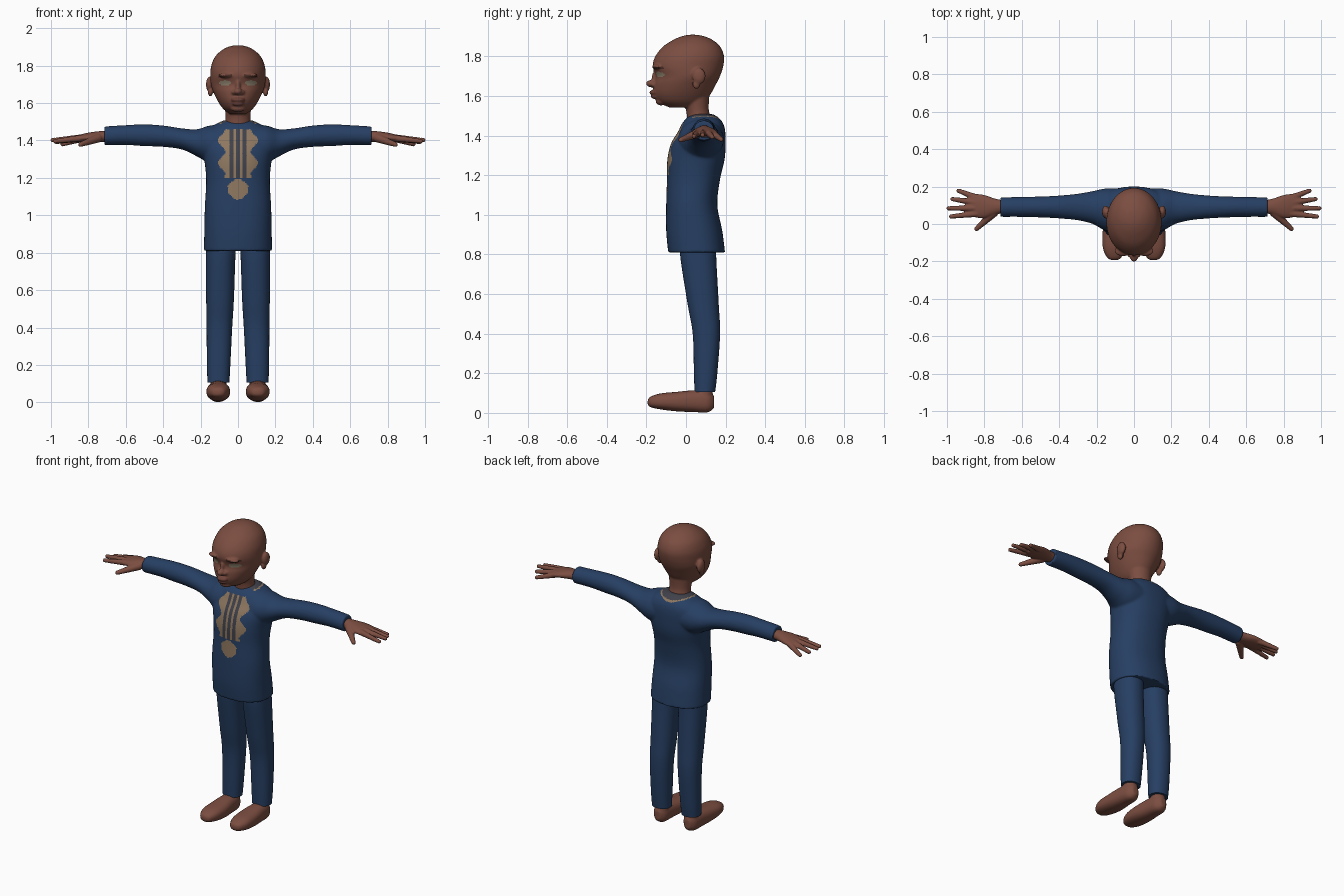
import bpy, bmesh, math
from mathutils import Vector, Matrix

if "Cube" in bpy.data.objects:
    bpy.data.objects.remove(bpy.data.objects["Cube"])


def colour(name, r, g, b):
    m = bpy.data.materials.new(name)
    m.diffuse_color = (r, g, b, 1)
    m.use_nodes = True
    m.node_tree.nodes["Principled BSDF"].inputs["Base Color"].default_value = m.diffuse_color
    return m


SKIN = colour("brown skin", 0.20, 0.075, 0.052)
LIP = colour("dark lip", 0.15, 0.052, 0.038)
BROW = colour("dark brow", 0.075, 0.03, 0.022)
EYE = colour("pale eye", 0.24, 0.20, 0.14)
NAVY = colour("navy cloth", 0.020, 0.050, 0.125)
GOLD = colour("tan embroidery", 0.27, 0.185, 0.115)
GREY = colour("grey trim", 0.050, 0.052, 0.068)


def spline(rows, steps=5):
    """Smooth interpolation through section rows."""
    out = []
    for i in range(len(rows) - 1):
        p0, p1 = rows[max(i - 1, 0)], rows[i]
        p2, p3 = rows[i + 1], rows[min(i + 2, len(rows) - 1)]
        for k in range(steps):
            t = k / steps
            out.append([b + 0.5 * t * (c - a + t * (2 * a - 5 * b + 4 * c - d + t * (3 * (b - c) + d - a)))
                        for a, b, c, d in zip(p0, p1, p2, p3)])
    return out + [list(rows[-1])]


def loft(bm, axis, rows, side=1, power=2.0, n=40):
    """Closed skin over oval sections: (position, a0, a1, b0, b1)."""
    rings = []
    for t, a0, a1, b0, b1 in spline(rows):
        ring = []
        for k in range(n):
            w = 2 * math.pi * k / n
            c, s = math.cos(w), math.sin(w)
            c = math.copysign(abs(c) ** (2 / power), c)
            s = math.copysign(abs(s) ** (2 / power), s)
            a = (a0 + a1) / 2 + (a1 - a0) / 2 * c
            b = (b0 + b1) / 2 + (b1 - b0) / 2 * s
            x, y, z = {'z': (a, b, t), 'x': (t, a, b), 'y': (a, t, b)}[axis]
            ring.append(bm.verts.new((x * side, y, z)))
        rings.append(ring)
    for lo, hi in zip(rings, rings[1:]):
        for k in range(n):
            j = (k + 1) % n
            bm.faces.new((lo[k], lo[j], hi[j], hi[k]))
    bm.faces.new(rings[0][::-1])
    bm.faces.new(rings[-1])


def ball(bm, centre, radii):
    bmesh.ops.create_uvsphere(bm, u_segments=20, v_segments=12, radius=1,
                              matrix=Matrix.Translation(centre) @ Matrix.Diagonal((*radii, 1)))


def finger(bm, p, q, r0, r1, side):
    p, q = Vector(p), Vector(q)
    for k in range(13):
        t = k / 12
        c = p.lerp(q, t)
        r = r0 + (r1 - r0) * t
        ball(bm, (c.x * side, c.y, c.z), (r, r, r))


def finish(name, bm, mats, voxel=0, smooth=4):
    """Make the object; optionally blend its shells into one skin."""
    bmesh.ops.recalc_face_normals(bm, faces=bm.faces)
    me = bpy.data.meshes.new(name)
    bm.to_mesh(me)
    bm.free()
    ob = bpy.data.objects.new(name, me)
    bpy.context.collection.objects.link(ob)
    bpy.ops.object.select_all(action='DESELECT')
    ob.select_set(True)
    bpy.context.view_layer.objects.active = ob
    if voxel:
        m = ob.modifiers.new("blend", 'REMESH')
        m.mode = 'VOXEL'
        m.voxel_size = voxel
        m = ob.modifiers.new("soften", 'SMOOTH')
        m.factor = 0.5
        m.iterations = smooth
        for mod in list(ob.modifiers):
            bpy.ops.object.modifier_apply(modifier=mod.name)
    ob.data.materials.clear()
    for m in mats:
        ob.data.materials.append(m)
    bpy.ops.object.shade_smooth_by_angle(angle=math.radians(50))
    return ob


def paint(ob, rule):
    for p in ob.data.polygons:
        p.material_index = rule(p.center, p.normal)


# Shirt: torso and both sleeves blended together
bm = bmesh.new()
torso = [(.81, .182, -.09, .197), (.92, .18, -.10, .183), (1.05, .177, -.10, .158),
         (1.18, .17, -.096, .172), (1.28, .178, -.094, .195), (1.36, .195, -.075, .20),
         (1.42, .195, -.04, .198), (1.46, .165, -.02, .188), (1.49, .115, .005, .165),
         (1.508, .075, .03, .135)]
loft(bm, 'z', [(z, -w, w, f, b) for z, w, f, b in torso], power=2.25, n=64)
sleeve = [(.05, -.04, .19, 1.27, 1.488), (.15, -.035, .19, 1.28, 1.48), (.22, 0, .176, 1.315, 1.46),
          (.30, .02, .162, 1.352, 1.465), (.40, .03, .152, 1.366, 1.48), (.50, .035, .147, 1.37, 1.486),
          (.60, .038, .145, 1.376, 1.482), (.715, .038, .142, 1.374, 1.475)]
for s in (1, -1):
    loft(bm, 'x', sleeve, s)
shirt = finish("shirt", bm, [NAVY, GOLD, GREY], 0.007, 5)


def shirt_rule(c, n):
    x, z = abs(c.x), c.z
    # collar ring with its stitched edge
    d = math.hypot(c.x, c.y - .075)
    if z > 1.44 and d < .105 and c.y > .03:
        return 1 if d > .096 else 2
    if n.y > -.1 or c.y > .06:
        return 0
    # chest panel: scalloped bands, centre placket, medallion
    if 1.2 < z < 1.46:
        if .045 < x < .088 + .02 * math.cos((z - 1.4) * 2 * math.pi / .12):
            return 1
        if .011 < x < .022:
            return 1
        if x <= .045:
            return 2
    if x / .055 + max(abs(z - 1.14) - .02, 0) / .045 < 1 and abs(z - 1.14) < .055:
        return 1
    return 0


paint(shirt, shirt_rule)

# Head: skull, neck, ears, nose, lips and brow ridge blended together
bm = bmesh.new()
skull = [(1.542, .045, -.085, .06), (1.57, .08, -.14, .095), (1.61, .108, -.162, .125),
         (1.66, .132, -.162, .152), (1.70, .145, -.153, .172), (1.75, .148, -.168, .188),
         (1.80, .143, -.155, .192), (1.85, .121, -.115, .172), (1.885, .083, -.06, .13),
         (1.903, .045, -.015, .085), (1.909, .012, .02, .05)]
loft(bm, 'z', [(z, -w, w, f, b) for z, w, f, b in skull], n=56)
loft(bm, 'z', [(1.43, -.078, .078, 0, .15), (1.48, -.07, .07, .005, .13), (1.53, -.066, .066, .0, .115),
               (1.60, -.075, .075, -.02, .118)])
ball(bm, (0, -.172, 1.662), (.022, .03, .019))
ball(bm, (0, -.156, 1.69), (.013, .018, .035))
ball(bm, (0, -.160, 1.618), (.036, .026, .012))
ball(bm, (0, -.152, 1.596), (.032, .026, .012))
ball(bm, (0, -.125, 1.572), (.04, .028, .02))
for s in (1, -1):
    ball(bm, (s * .02, -.162, 1.658), (.016, .018, .013))
    ball(bm, (s * .055, -.145, 1.748), (.05, .027, .014))
    ball(bm, (s * .152, .065, 1.70), (.019, .034, .042))
    ball(bm, (s * .148, .052, 1.66), (.014, .02, .025))
head = finish("head", bm, [SKIN, LIP, BROW, EYE], 0.006, 3)


def face_rule(c, n):
    x, z = abs(c.x), c.z
    if c.y > -.06:
        return 0
    if ((x - .07) / .033) ** 2 + ((z - 1.708) / .014) ** 2 < 1:
        return 3
    if .03 < x < .105 and abs(z - 1.745 + .12 * (x - .065)) < .006:
        return 2
    if x < .036 and 1.584 < z < 1.631 and c.y < -.155:
        return 1
    return 0


paint(head, face_rule)

# Legs, feet and hands, one per side
leg = [(.87, .004, .165, -.02, .155), (.80, .013, .172, -.03, .152), (.55, .022, .170, .008, .165),
       (.40, .031, .168, .034, .172), (.20, .041, .166, .04, .158), (.105, .046, .163, .043, .147)]
foot = [(-.194, .095, .112, .046, .06), (-.182, .07, .142, .03, .08), (-.13, .048, .166, .018, .098),
        (-.05, .042, .168, .008, .106), (.04, .052, .160, .004, .114), (.11, .062, .15, .003, .11),
        (.142, .088, .125, .025, .085)]
palm = [(.69, .06, .125, 1.392, 1.452), (.74, .05, .135, 1.392, 1.450), (.80, .032, .155, 1.392, 1.442),
        (.85, .036, .160, 1.390, 1.430), (.88, .055, .145, 1.392, 1.420)]
fingers = [((.84, .140, 1.408), (.938, .178, 1.380)), ((.85, .115, 1.412), (.970, .133, 1.392)),
           ((.85, .085, 1.414), (.991, .084, 1.402)), ((.84, .055, 1.412), (.978, .040, 1.396))]
for s, label in ((1, "left"), (-1, "right")):
    bm = bmesh.new()
    loft(bm, 'z', leg, s, power=2.2)
    finish(label + "_trouser_leg", bm, [NAVY])

    bm = bmesh.new()
    loft(bm, 'y', foot, s, power=2.4)
    loft(bm, 'z', [(.05, .06, .15, .045, .14), (.10, .062, .148, .05, .135), (.16, .065, .145, .055, .13)], s)
    finish(label + "_foot", bm, [SKIN], 0.006, 3)

    bm = bmesh.new()
    loft(bm, 'x', palm, s)
    for p, q in fingers:
        finger(bm, p, q, .018, .012, s)
    finger(bm, (.75, .06, 1.412), (.842, -.026, 1.378), .024, .013, s)
    finish(label + "_hand", bm, [SKIN], 0.005, 2)
